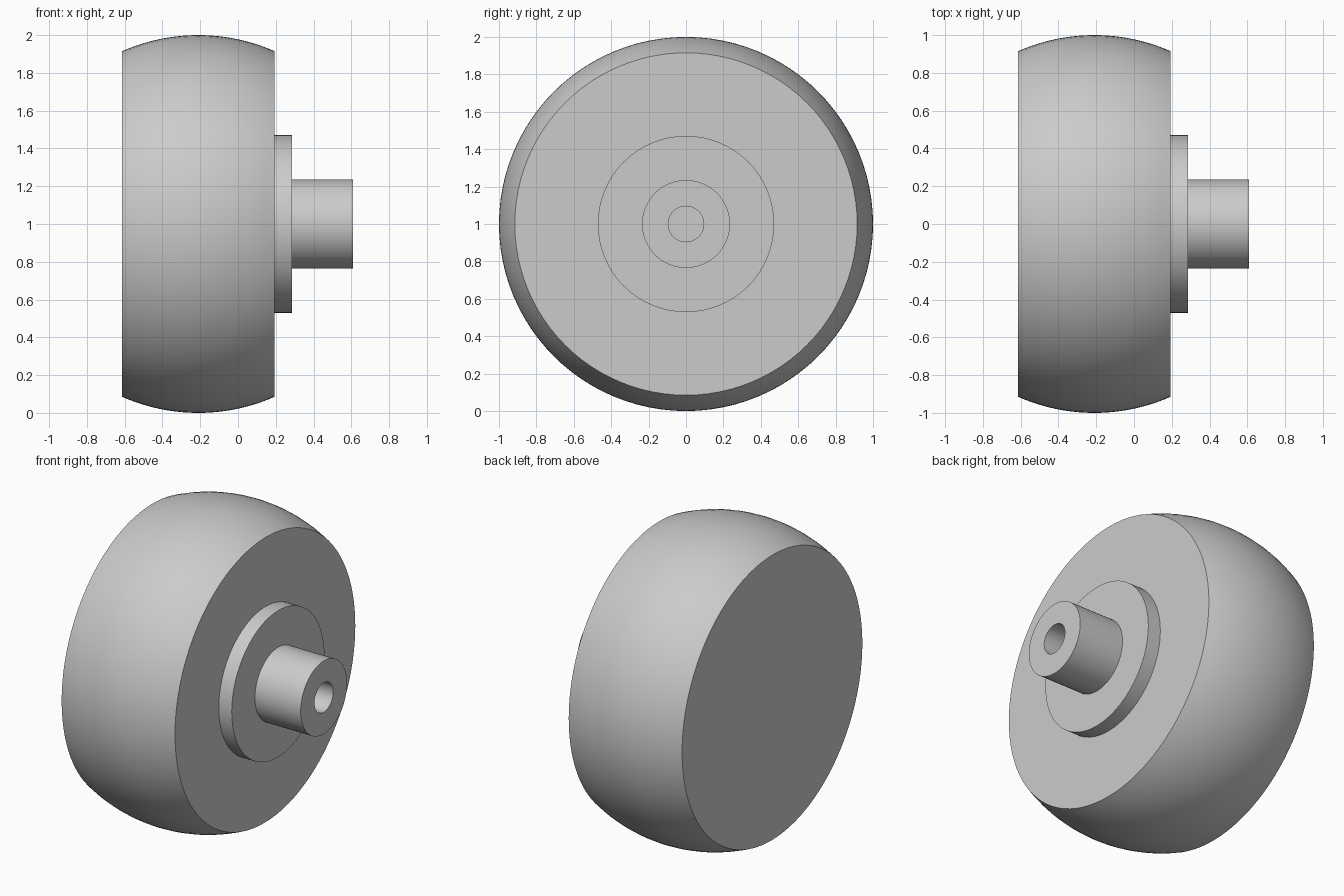
import bpy
import bmesh
from math import cos, sin, sqrt, tau, radians

cube = bpy.data.objects.get("Cube")
if cube:
    bpy.data.objects.remove(cube, do_unlink=True)

grey = bpy.data.materials.new("light grey")
grey.use_nodes = True
grey.diffuse_color = (0.6, 0.6, 0.6, 1)
grey.node_tree.nodes["Principled BSDF"].inputs["Base Color"].default_value = (0.6, 0.6, 0.6, 1)

AXIS_HEIGHT = 1.0


def lathe(name, profile, sides, capped=False):
    """Spin (x, radius) points around the x axis, with optional flat end discs."""
    bm = bmesh.new()
    rings = []
    for x, r in profile:
        angles = [tau * k / sides for k in range(sides)]
        rings.append([bm.verts.new((x, r * cos(a), r * sin(a))) for a in angles])
    for near, far in zip(rings, rings[1:]):
        for k in range(sides):
            n = (k + 1) % sides
            bm.faces.new((near[k], near[n], far[n], far[k]))
    if capped:
        bm.faces.new(rings[0][::-1])
        bm.faces.new(rings[-1])
    mesh = bpy.data.meshes.new(name)
    bm.to_mesh(mesh)
    bm.free()
    mesh.materials.append(grey)
    obj = bpy.data.objects.new(name, mesh)
    obj.location.z = AXIS_HEIGHT
    bpy.context.collection.objects.link(obj)
    bpy.ops.object.select_all(action='DESELECT')
    obj.select_set(True)
    bpy.context.view_layer.objects.active = obj
    bpy.ops.object.shade_smooth_by_angle(angle=radians(20))
    return obj


# Wheel: a unit ball sliced flat on both sides
centre, half_width, steps = -0.21, 0.403, 24
offsets = [half_width * (2 * i / steps - 1) for i in range(steps + 1)]
lathe("wheel", [(centre + d, sqrt(1 - d * d)) for d in offsets], 96, capped=True)

# Flange: stepped disc on the wheel's left face
face = centre + half_width
step, end = 0.285, 0.61
hub_radius, bore_radius = 0.235, 0.095
lathe("flange", [(face, 0.471), (step, 0.471), (step, hub_radius)], 64)

# Hub: bored stub, with the bore running down to the wheel face
lathe("hub", [(step, hub_radius), (end, hub_radius),
              (end, bore_radius), (face, bore_radius)], 64)
